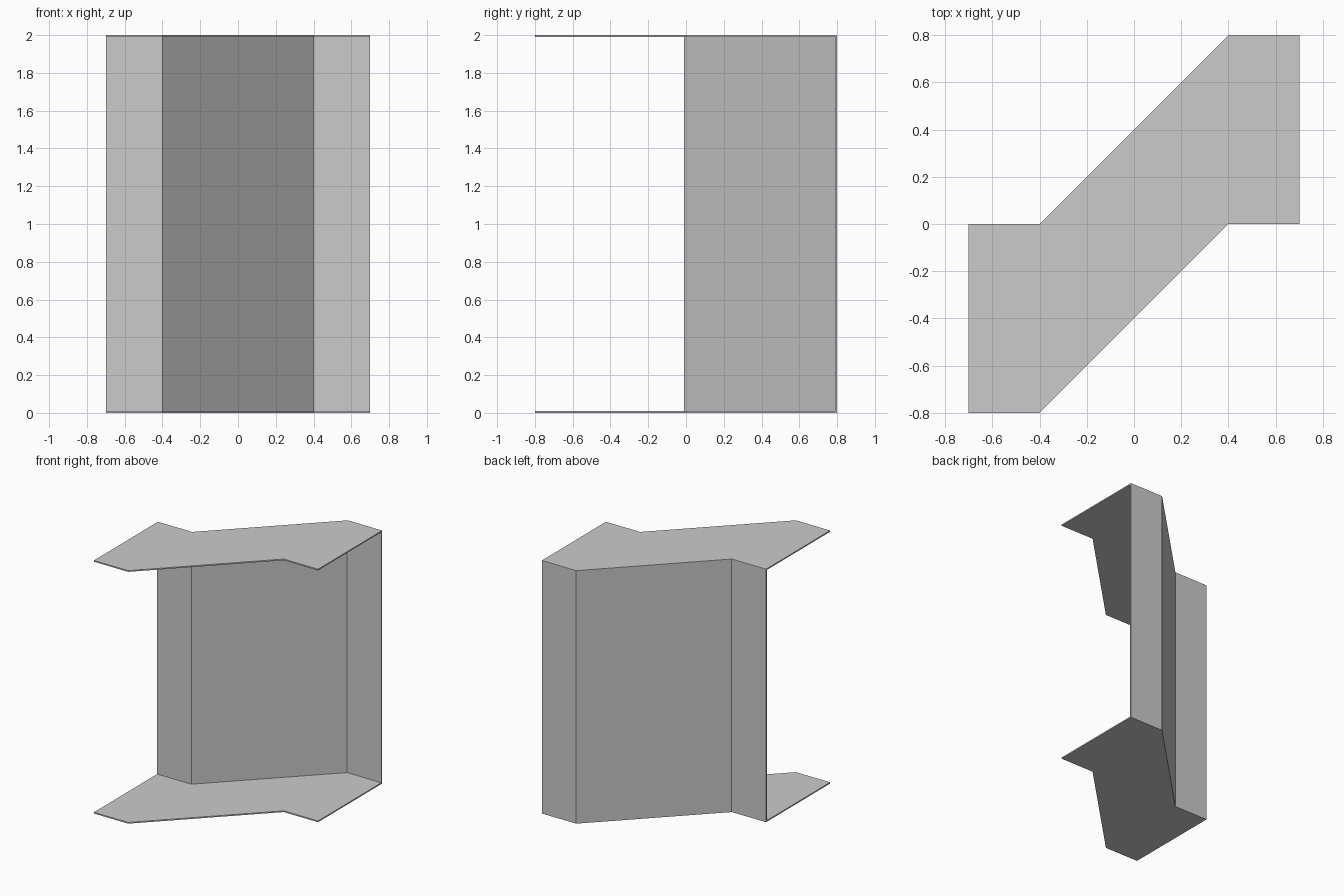
import bpy
import bmesh

cube = bpy.data.objects.get("Cube")
if cube:
    bpy.data.objects.remove(cube, do_unlink=True)

HEIGHT, DEPTH, WALL = 2.0, 0.8, 0.01

# Plain grey sheet metal
grey = bpy.data.materials.new("grey_sheet")
grey.use_nodes = True
colour = (0.6, 0.6, 0.6, 1)
grey.diffuse_color = colour
grey.node_tree.nodes["Principled BSDF"].inputs["Base Color"].default_value = colour

# Back line of the cranked wall, in plan
path = [(-0.7, 0), (-0.4, 0), (0.4, 0.8), (0.7, 0.8)]

# C-shaped section: wall at the back, flanges reaching forward at top and bottom
section = [(0, 0), (0, HEIGHT), (-DEPTH, HEIGHT), (-DEPTH, HEIGHT - WALL),
           (-WALL, HEIGHT - WALL), (-WALL, WALL), (-DEPTH, WALL), (-DEPTH, 0)]

# Sweep the section along the path and cap both ends
bm = bmesh.new()
rings = [[bm.verts.new((x, y + dy, z)) for dy, z in section] for x, y in path]
for a, b in zip(rings, rings[1:]):
    for i in range(len(section)):
        j = (i + 1) % len(section)
        bm.faces.new((a[i], a[j], b[j], b[i]))
bm.faces.new(rings[0])
bm.faces.new(rings[-1])
bmesh.ops.recalc_face_normals(bm, faces=bm.faces)

mesh = bpy.data.meshes.new("cranked_channel")
bm.to_mesh(mesh)
bm.free()
mesh.materials.append(grey)
channel = bpy.data.objects.new("cranked_channel", mesh)
bpy.context.collection.objects.link(channel)
